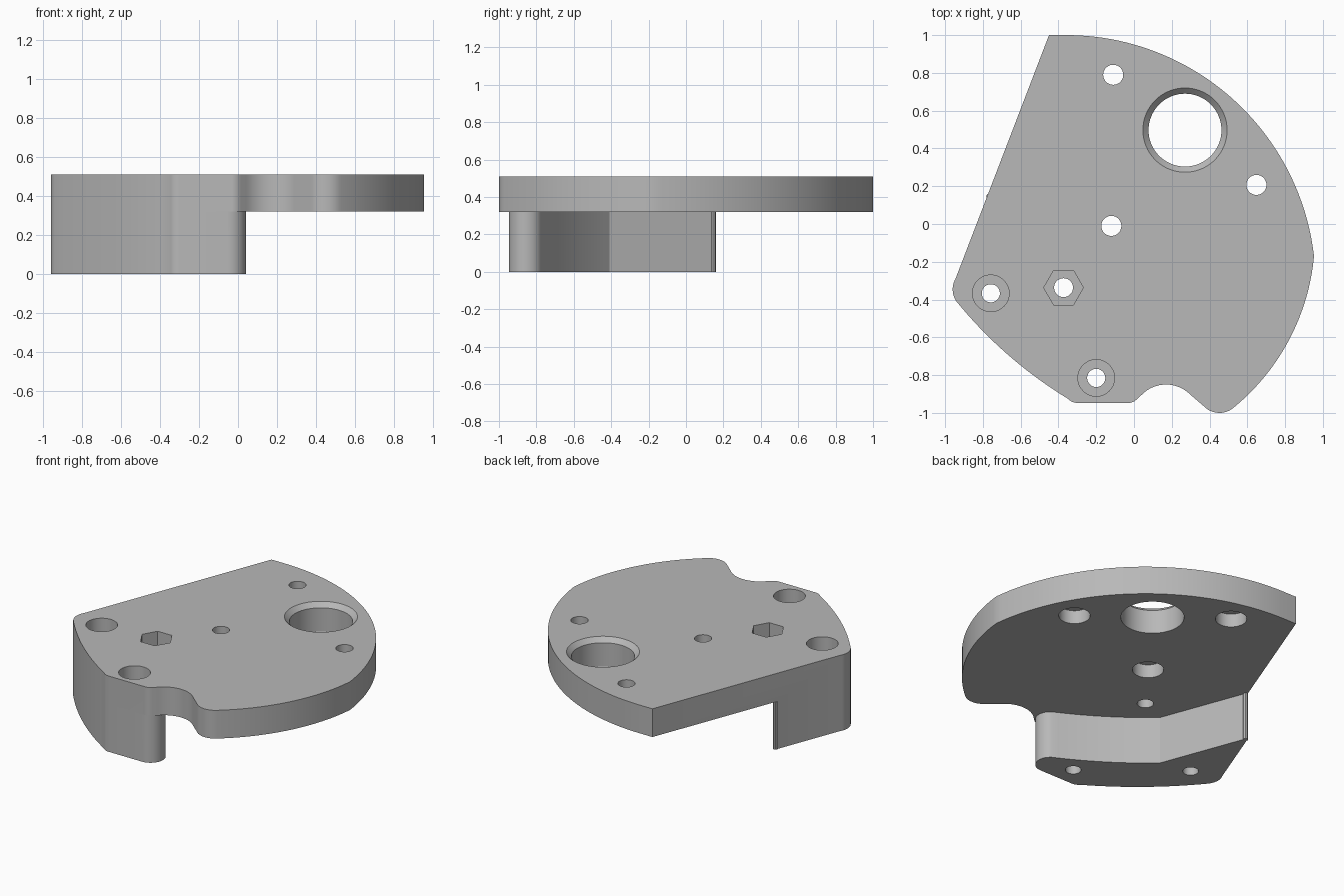
import bpy, bmesh, math
from mathutils import Vector

if "Cube" in bpy.data.objects:
    bpy.data.objects.remove(bpy.data.objects["Cube"], do_unlink=True)

# Single metal colour
metal = bpy.data.materials.new("plain_grey")
metal.use_nodes = True
GREY = (0.48, 0.48, 0.48, 1)
metal.diffuse_color = GREY
metal.node_tree.nodes["Principled BSDF"].inputs["Base Color"].default_value = GREY

BOTTOM, UNDER, TOP = 0.0, 0.32, 0.51


def arc(a, b, c, n=12):
    """Points on the circle arc from a through b to c."""
    a, b, c = Vector(a), Vector(b), Vector(c)
    d = 2 * (a.x * (b.y - c.y) + b.x * (c.y - a.y) + c.x * (a.y - b.y))
    qa, qb, qc = a.dot(a), b.dot(b), c.dot(c)
    o = Vector(((qa * (b.y - c.y) + qb * (c.y - a.y) + qc * (a.y - b.y)) / d,
                (qa * (c.x - b.x) + qb * (a.x - c.x) + qc * (b.x - a.x)) / d))
    start, mid, end = (math.atan2(p.y - o.y, p.x - o.x) for p in (a, b, c))
    sweep, part = (end - start) % math.tau, (mid - start) % math.tau
    if part > sweep:
        sweep -= math.tau
    r = (a - o).length
    return [(o.x + r * math.cos(start + sweep * i / n),
             o.y + r * math.sin(start + sweep * i / n)) for i in range(n + 1)]


def finish(bm, name):
    bmesh.ops.recalc_face_normals(bm, faces=bm.faces)
    mesh = bpy.data.meshes.new(name)
    bm.to_mesh(mesh)
    bm.free()
    mesh.materials.append(metal)
    obj = bpy.data.objects.new(name, mesh)
    bpy.context.collection.objects.link(obj)
    return obj


def slab(name, outline, z0, z1):
    bm = bmesh.new()
    face = bm.faces.new([bm.verts.new((x, y, z0)) for x, y in outline])
    ext = bmesh.ops.extrude_face_region(bm, geom=[face])
    bmesh.ops.translate(bm, vec=(0, 0, z1 - z0),
                        verts=[v for v in ext["geom"] if isinstance(v, bmesh.types.BMVert)])
    return finish(bm, name)


def turned(name, centre, profile, sides=48):
    """Stacked rings (radius, z) closed at both ends."""
    bm = bmesh.new()
    rings = [[bm.verts.new((centre[0] + r * math.cos(math.tau * i / sides),
                            centre[1] + r * math.sin(math.tau * i / sides), z))
              for i in range(sides)] for r, z in profile]
    for low, high in zip(rings, rings[1:]):
        for i in range(sides):
            j = (i + 1) % sides
            bm.faces.new((low[i], low[j], high[j], high[i]))
    bm.faces.new(rings[0])
    bm.faces.new(rings[-1])
    return finish(bm, name)


def combine(target, tool, operation):
    bpy.context.view_layer.objects.active = target
    mod = target.modifiers.new("combine", "BOOLEAN")
    mod.operation, mod.solver, mod.object = operation, "EXACT", tool
    bpy.ops.object.modifier_apply(modifier=mod.name)
    bpy.data.objects.remove(tool, do_unlink=True)


# Edges shared by the plate and the leg
outer_corner = arc((-0.94, -0.41), (-0.96, -0.35), (-0.945, -0.29))
outer_curve = arc((-0.35, -0.925), (-0.67, -0.69), (-0.94, -0.41), 16)[:-1]
front_round = arc((-0.3, -0.947), (-0.33, -0.94), (-0.35, -0.925), 6)[:-1]
front_edge = front_round + outer_curve + outer_corner

# Plate outline, clockwise from the sharp back corner
plate_outline = [(-0.45, 1.0)]
plate_outline += arc((-0.37, 1.0), (0.6, 0.587), (0.953, -0.17), 48)
plate_outline += arc((0.953, -0.17), (0.828, -0.6), (0.53, -0.97), 28)[1:]
plate_outline += arc((0.53, -0.97), (0.45, -1.0), (0.37, -0.965))[1:]
plate_outline += arc((0.3, -0.905), (0.165, -0.85), (0.04, -0.905), 16)
plate_outline += arc((0.015, -0.928), (-0.005, -0.942), (-0.04, -0.947), 6)
plate_outline += front_edge
body = slab("bracket_plate", plate_outline, UNDER, TOP)

# Leg outline: shared edge, pointed back tip, inner wall, rounded end
leg_outline = front_edge + arc((-0.781, 0.137), (-0.77, 0.16), (-0.755, 0.135), 6)
leg_outline += arc((-0.55, -0.41), (-0.285, -0.615), (0.0, -0.78), 16)
leg_outline += arc((0.0, -0.78), (0.04, -0.855), (-0.05, -0.947), 16)[1:]
combine(body, slab("leg", leg_outline, BOTTOM, UNDER), "UNION")

# Large bore with a chamfered top rim
combine(body, turned("bore", (0.27, 0.497),
                     [(0.193, UNDER - 0.1), (0.193, TOP - 0.03),
                      (0.223, TOP), (0.223, TOP + 0.1)], 64), "DIFFERENCE")

# Small through holes, counterbored from below
for spot in ((-0.11, 0.79), (0.648, 0.207), (-0.12, -0.01)):
    combine(body, turned("hole", spot,
                         [(0.096, UNDER - 0.1), (0.096, UNDER + 0.09),
                          (0.053, UNDER + 0.09), (0.053, TOP + 0.1)]), "DIFFERENCE")

# Leg bolt holes, counterbored from above and plugged by a thin shank line
for spot in ((-0.758, -0.367), (-0.2, -0.815)):
    combine(body, turned("bolt_hole", spot,
                         [(0.048, BOTTOM - 0.1), (0.048, 0.2),
                          (0.097, 0.2), (0.097, TOP + 0.1)]), "DIFFERENCE")

# Hexagonal nut pocket with its screw hole
NUT = (-0.373, -0.337)
combine(body, turned("nut_pocket", NUT, [(0.105, TOP - 0.1), (0.105, TOP + 0.1)], 6), "DIFFERENCE")
combine(body, turned("screw_hole", NUT, [(0.05, UNDER - 0.05), (0.05, TOP - 0.05)]), "DIFFERENCE")

# Smooth curved walls, keep the rims crisp
body.name = "bracket_body"
bpy.ops.object.select_all(action="DESELECT")
body.select_set(True)
bpy.context.view_layer.objects.active = body
bpy.ops.object.shade_smooth_by_angle(angle=math.radians(25))
